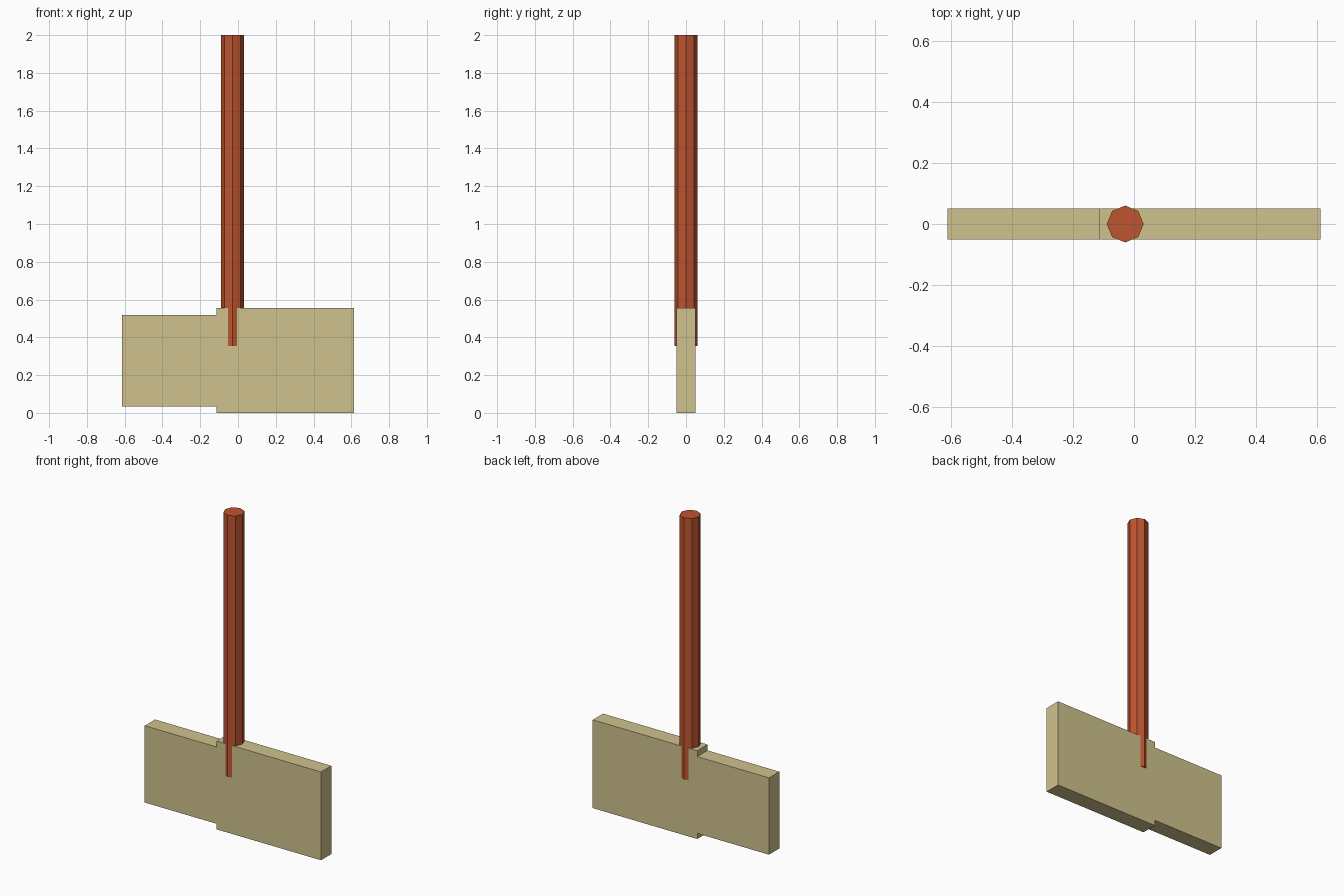
import bpy, bmesh
from math import cos, sin, pi

if "Cube" in bpy.data.objects:
    bpy.data.objects.remove(bpy.data.objects["Cube"])


def prism(name, base, offset, color):
    """Extrude a closed outline along an offset into a flat-shaded solid."""
    bm = bmesh.new()
    face = bm.faces.new([bm.verts.new(p) for p in base])
    ext = bmesh.ops.extrude_face_region(bm, geom=[face], use_keep_orig=True)
    bmesh.ops.translate(bm, vec=offset,
                        verts=[g for g in ext["geom"] if isinstance(g, bmesh.types.BMVert)])
    bmesh.ops.recalc_face_normals(bm, faces=bm.faces)
    mesh = bpy.data.meshes.new(name)
    bm.to_mesh(mesh)
    bm.free()
    mat = bpy.data.materials.new(name + "_color")
    mat.diffuse_color = color
    mat.use_nodes = True
    mat.node_tree.nodes["Principled BSDF"].inputs["Base Color"].default_value = mat.diffuse_color
    mesh.materials.append(mat)
    obj = bpy.data.objects.new(name, mesh)
    bpy.context.collection.objects.link(obj)
    return obj


# Hammer head: stepped block, wider on the +x side
outline = [(-0.613, 0.035), (-0.114, 0.035), (-0.114, 0), (0.613, 0),
           (0.613, 0.555), (-0.114, 0.555), (-0.114, 0.518), (-0.613, 0.518)]
prism("head", [(x, -0.051, z) for x, z in outline], (0, 0.102, 0),
      (0.63, 0.54, 0.27, 1))

# Octagonal handle sunk into the head, its corners showing through both faces
R, CX, Z0 = 0.0605, -0.029, 0.355
prism("handle", [(CX + R * cos(i * pi / 4), R * sin(i * pi / 4), Z0) for i in range(8)],
      (0, 0, 2 - Z0), (0.52, 0.09, 0.03, 1))
